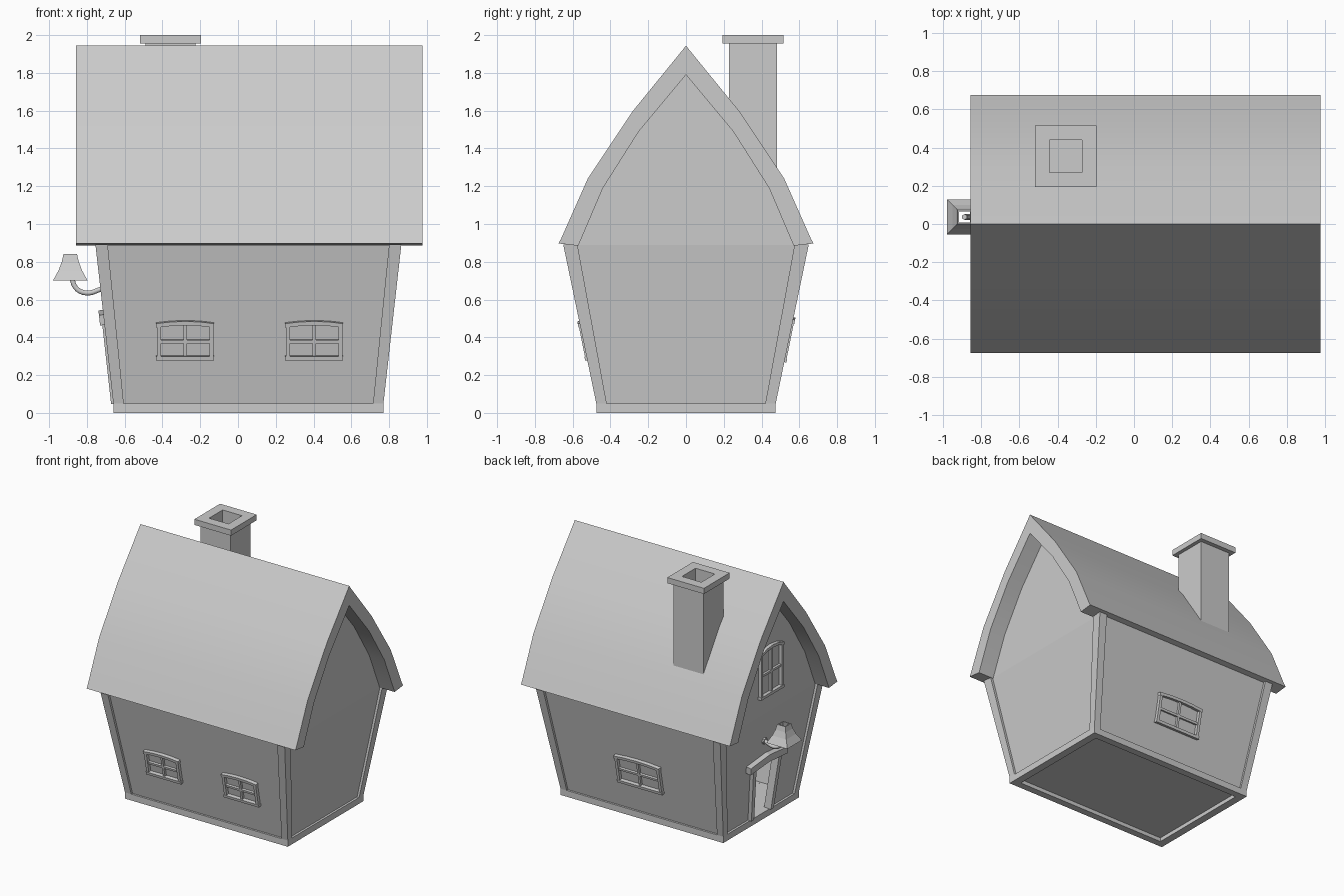
import bpy, bmesh, math
from mathutils import Matrix, Vector

if "Cube" in bpy.data.objects:
    bpy.data.objects.remove(bpy.data.objects["Cube"])

CX = 0.055            # x centre of the house body


def finish(name, bm, smooth=None):
    bmesh.ops.recalc_face_normals(bm, faces=bm.faces)
    me = bpy.data.meshes.new(name)
    bm.to_mesh(me)
    bm.free()
    ob = bpy.data.objects.new(name, me)
    bpy.context.collection.objects.link(ob)
    if smooth:
        bpy.ops.object.select_all(action='DESELECT')
        ob.select_set(True)
        bpy.context.view_layer.objects.active = ob
        bpy.ops.object.shade_smooth_by_angle(angle=math.radians(smooth))
    return ob


def prism(name, polys, mat, smooth=None):
    """Each entry is (outline, near depth, far depth) in the plane of mat."""
    bm = bmesh.new()
    for pts, w0, w1 in polys:
        a = [bm.verts.new(mat @ Vector((u, v, w0))) for u, v in pts]
        b = [bm.verts.new(mat @ Vector((u, v, w1))) for u, v in pts]
        bm.faces.new(a[::-1])
        bm.faces.new(b)
        for i in range(len(a)):
            j = (i + 1) % len(a)
            bm.faces.new((a[i], a[j], b[j], b[i]))
    return finish(name, bm, smooth)


def loft(name, rings, cyclic=False):
    """Rectangular rings (cx, cy, half x, half y, z) joined in order."""
    bm = bmesh.new()
    rs = [[bm.verts.new((cx + sx * hx, cy + sy * hy, z))
           for sx, sy in ((-1, -1), (1, -1), (1, 1), (-1, 1))]
          for cx, cy, hx, hy, z in rings]
    for r, s in zip(rs, rs[1:] + ([rs[0]] if cyclic else [])):
        for i in range(4):
            j = (i + 1) % 4
            bm.faces.new((r[i], r[j], s[j], s[i]))
    if not cyclic:
        bm.faces.new(rs[0])
        bm.faces.new(rs[-1])
    return finish(name, bm)


def plane(origin, right, up):
    r, u = Vector(right).normalized(), Vector(up).normalized()
    m = Matrix((r, u, r.cross(u))).transposed().to_4x4()
    m.translation = origin
    return m


def wall_y(z):
    return 0.455 + 0.175 * (z - 0.03) / 0.86


def wall_x(z):
    return 0.695 + 0.095 * (z - 0.03) / 0.86


def mirrored(half):
    return half + [(-y, z) for y, z in reversed(half) if y > 0]


def window(name, mat, hw, hh, arch=0.012, t=0.022):
    """Arched frame, cross bars and pane, around the origin of mat."""
    polys = []
    for s in (-1, 1):
        polys.append(([(s * hw, -hh), (s * hw, hh), (s * (hw - t), hh),
                       (s * (hw - t), -hh)], -0.01, 0.025))
    polys.append(([(-hw - .004, -hh), (hw + .004, -hh), (hw + .004, -hh + t),
                   (-hw - .004, -hh + t)], -0.01, 0.028))
    xs = [-1, -0.5, 0, 0.5, 1]
    top = [(x * (hw + .004), hh + arch * (1 - x * x)) for x in xs]
    polys.append((top[::-1] + [(x, z - t) for x, z in top], -0.01, 0.028))
    b = t * 0.4
    polys.append(([(-b, -hh), (b, -hh), (b, hh), (-b, hh)], -0.01, 0.018))
    polys.append(([(-hw, -b), (hw, -b), (hw, b), (-hw, b)], -0.01, 0.018))
    return prism(name, polys, mat)


# Hollow body: sloping walls with gables
half = [(0.455, 0.03), (0.63, 0.89), (0.575, 0.89), (0.45, 1.195), (0.26, 1.5), (0, 1.8)]
prof = mirrored(half)
n = len(prof)
bm = bmesh.new()
ends = [[bm.verts.new((CX + s * (0.695 if z < 0.1 else 0.79), y, z)) for y, z in prof]
        for s in (-1, 1)]
for e in ends:
    bm.faces.new((e[0], e[1], e[n - 2], e[n - 1]))
    bm.faces.new(e[1:n - 1])
for i in range(n):
    j = (i + 1) % n
    bm.faces.new((ends[0][i], ends[0][j], ends[1][j], ends[1][i]))
body = finish("house_walls", bm)
sol = body.modifiers.new("thickness", 'SOLIDIFY')
sol.thickness = 0.03
sol.offset = -1

# Door opening and frame on the left wall
left = plane((CX - wall_x(0.05), 0, 0.05), (0, -1, 0), (-0.095, 0, 0.86))
cutter = prism("door_cutter", [([(-0.11, 0.0), (0.11, 0.0), (0.145, 0.44), (-0.145, 0.44)],
                                -0.08, 0.08)], left)
cutter.hide_render = True
cutter.display_type = 'WIRE'
cut = body.modifiers.new("door_opening", 'BOOLEAN')
cut.operation = 'DIFFERENCE'
cut.solver = 'EXACT'
cut.object = cutter
legs = [([(s * 0.105, 0), (s * 0.14, 0), (s * 0.18, 0.44), (s * 0.142, 0.44)], -0.03, 0.03)
        for s in (-1, 1)]
lintel = [([(-0.23, 0.42), (0, 0.44), (0.23, 0.42), (0.235, 0.475), (0, 0.5), (-0.235, 0.475)],
           -0.01, 0.042)]
prism("door_frame", legs + lintel, left)

# Base frame and corner posts
loft("base_frame", [(CX, 0, 0.715, 0.475, 0), (CX, 0, 0.715, 0.475, 0.05),
                    (CX, 0, 0.655, 0.42, 0.05), (CX, 0, 0.655, 0.42, 0)], cyclic=True)
for sx, side in ((-1, "left"), (1, "right")):
    for sy, face in ((-1, "front"), (1, "back")):
        loft(f"corner_post_{face}_{side}",
             [(CX + sx * 0.6875, sy * 0.4475, 0.0275, 0.0275, 0.05),
              (CX + sx * 0.7775, sy * 0.6125, 0.0325, 0.0375, 0.892)])

# Curved roof shell
outer = mirrored([(0.675, 0.897), (0.66, 0.935 - 0.01), (0.52, 1.24), (0.28, 1.60),
                  (0.015, 1.925), (0, 1.945)])
inner = mirrored([(0.57, 0.885), (0.44, 1.19), (0.25, 1.49), (0, 1.79)])
prism("roof", [(outer + inner[::-1], -0.917, 0.917)],
      plane((0.06, 0, 0), (0, 1, 0), (0, 0, 1)), smooth=30)

# Windows
for i, x in enumerate((-0.28, 0.403)):
    window(f"front_window_{i + 1}",
           plane((x, -wall_y(0.38), 0.38), (1, 0, 0), (0, -0.175, 0.86)), 0.15, 0.1)
window("back_window", plane((0.035, wall_y(0.385), 0.385), (-1, 0, 0), (0, 0.175, 0.86)),
       0.195, 0.115)
window("gable_window", plane((CX - 0.79, 0, 1.21), (0, -1, 0), (0, 0, 1)), 0.14, 0.18, arch=0.03)

# Chimney with overhanging cap and flue
loft("chimney", [(-0.358, 0.355, hx, hy, z) for hx, hy, z in (
    (0.132, 0.127, 1.22), (0.132, 0.127, 1.955), (0.161, 0.161, 1.955), (0.161, 0.161, 2.0),
    (0.085, 0.085, 2.0), (0.085, 0.085, 1.8))])

# Flared open lamp shade
loft("lamp_shade", [(-0.888, 0.037, h, h, z) for h, z in (
    (0.092, 0.70), (0.062, 0.755), (0.045, 0.80), (0.036, 0.84),
    (0.028, 0.84), (0.037, 0.80), (0.054, 0.755), (0.084, 0.70))], cyclic=True)

# Curved lamp bracket and wall mount
cu = bpy.data.curves.new("lamp_bracket", 'CURVE')
cu.dimensions = '3D'
cu.bevel_depth = 0.015
cu.bevel_resolution = 1
cu.use_fill_caps = True
sp = cu.splines.new('NURBS')
path = [(-0.69, 0.67), (-0.74, 0.65), (-0.79, 0.63), (-0.85, 0.645), (-0.882, 0.70), (-0.888, 0.78)]
sp.points.add(len(path) - 1)
for p, (x, z) in zip(sp.points, path):
    p.co = (x, 0.037, z, 1)
sp.use_endpoint_u = True
sp.order_u = 3
sp.resolution_u = 3
bpy.context.collection.objects.link(bpy.data.objects.new("lamp_bracket", cu))
disc = [(0.026 * math.cos(a * math.pi / 4), 0.026 * math.sin(a * math.pi / 4)) for a in range(8)]
prism("lamp_mount", [(disc, -0.01, 0.014)],
      plane((CX - wall_x(0.66), 0.037, 0.66), (0, -1, 0), (-0.095, 0, 0.86)))
